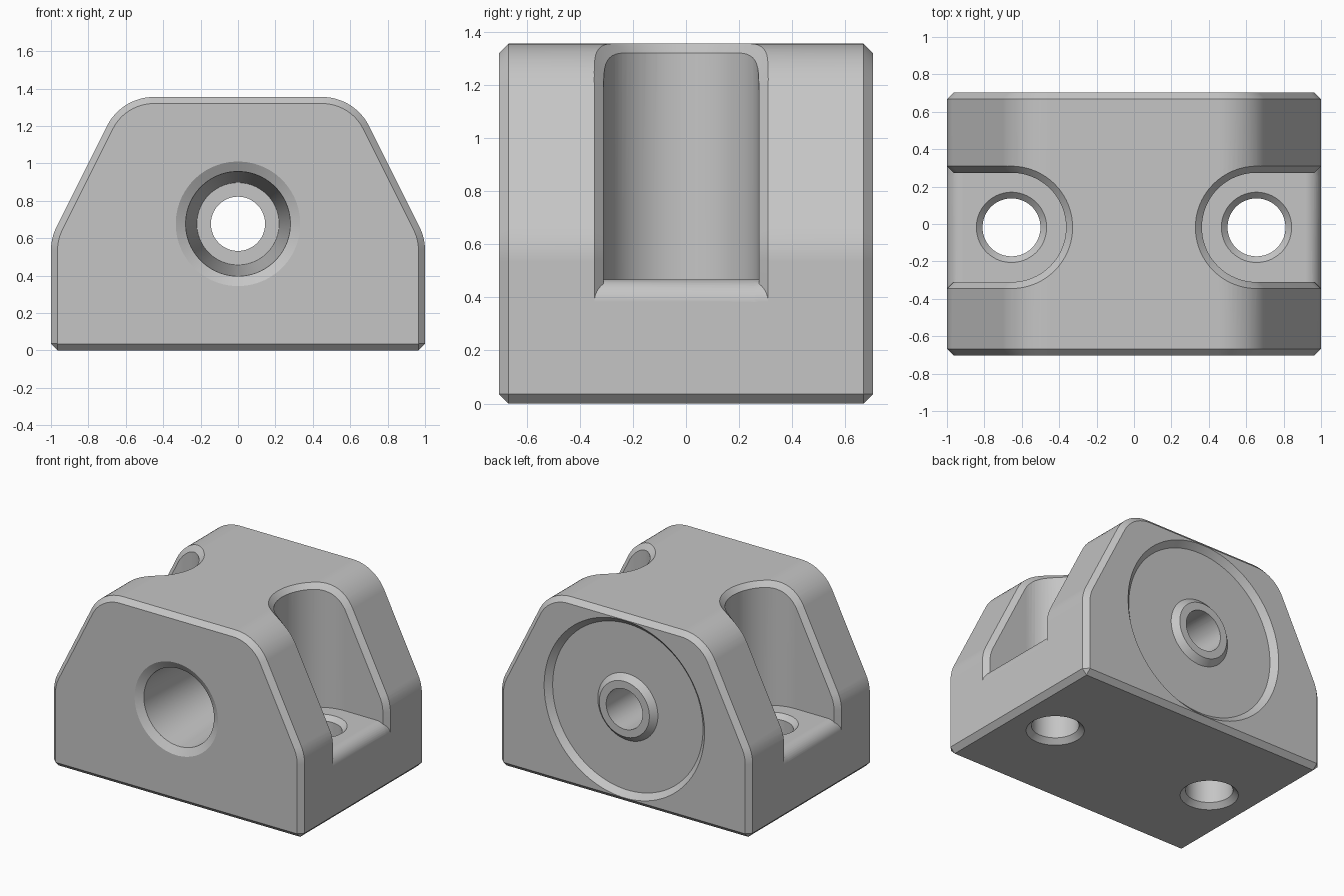
import bpy, bmesh
from math import sin, cos, pi, sqrt, atan

cube = bpy.data.objects.get("Cube")
if cube:
    bpy.data.objects.remove(cube)

HALF_Y, C = 0.703, 0.035           # half depth, chamfer width
FILLET = 0.28                      # radius of the outline corners
TOP_X, TOP_Z = 0.45, 1.075         # centre of the upper corner fillet
LOW_X, LOW_Z = 0.72, 0.535         # centre of the lower corner fillet
NX, NZ = 2 / sqrt(5), 1 / sqrt(5)  # normal of the sloped side
SLOPE = atan(0.5)
BORE_Z = 0.677
SLOT_X, SLOT_Y, SLOT_R = 0.655, -0.018, 0.292
FLOOR, LIP = 0.468, 0.085          # slot floor height and its rounded lip
LIP_DEPTHS = [LIP * (1 - sin(pi / 2 * i / 10)) for i in range(11)]

grey = bpy.data.materials.new("plain_grey")
grey.use_nodes = True
grey.diffuse_color = (0.56, 0.56, 0.56, 1)
grey.node_tree.nodes["Principled BSDF"].inputs["Base Color"].default_value = grey.diffuse_color


def loft(name, rings):
    """Closed solid skinned through even-sized rings, with strip caps."""
    bm = bmesh.new()
    vs = [[bm.verts.new(p) for p in ring] for ring in rings]
    n = len(vs[0])
    for a, b in zip(vs, vs[1:]):
        for i in range(n):
            j = (i + 1) % n
            bm.faces.new((a[i], a[j], b[j], b[i]))
    for ring in (vs[0], vs[-1]):
        for i in range(n // 2 - 1):
            bm.faces.new((ring[i], ring[i + 1], ring[n - 2 - i], ring[n - 1 - i]))
    bmesh.ops.recalc_face_normals(bm, faces=bm.faces)
    mesh = bpy.data.meshes.new(name)
    bm.to_mesh(mesh)
    bm.free()
    mesh.materials.append(grey)
    obj = bpy.data.objects.new(name, mesh)
    bpy.context.collection.objects.link(obj)
    return obj


def lathe(name, profile, place, n=64):
    """Revolve (radius, height) pairs; place maps (u, v, height) to a point."""
    angles = [2 * pi * (i + 0.5) / n for i in range(n)]
    return loft(name, [[place(r * cos(a), r * sin(a), h) for a in angles]
                       for r, h in profile])


def combine(target, tool, operation="DIFFERENCE"):
    tool.hide_render = True
    mod = target.modifiers.new("cut", "BOOLEAN")
    mod.operation, mod.solver, mod.object = operation, "EXACT", tool
    bpy.context.view_layer.objects.active = target
    bpy.ops.object.modifier_apply(modifier=mod.name)
    bpy.data.objects.remove(tool)


def low_arc(d, steps=6):
    """Lower fillet of the outline at depth d, going up."""
    r = FILLET - d
    return [(LOW_X + r * cos(SLOPE * i / steps), LOW_Z + r * sin(SLOPE * i / steps))
            for i in range(steps + 1)]


def surface_z(x, d):
    """Height of the upper outline at depth d."""
    r = FILLET - d
    if x <= TOP_X:
        return TOP_Z + r
    if x < TOP_X + r * NX:
        return TOP_Z + sqrt(r * r - (x - TOP_X) ** 2)
    return TOP_Z + r * NZ - 2 * (x - TOP_X - r * NX)


def outline(d, y):
    r, steps = FILLET - d, 12
    side = [(1 - C - 0.001, d), (1 - d, C + 0.001)] + low_arc(d)
    for i in range(steps + 1):
        a = SLOPE + (pi / 2 - SLOPE) * i / steps
        side.append((TOP_X + r * cos(a), TOP_Z + r * sin(a)))
    return [(x, y, z) for x, z in side] + [(-x, y, z) for x, z in reversed(side)]


def floor_z(x):
    t = min(max(x - (1 - LIP), 0), LIP)
    return FLOOR - LIP + sqrt(LIP * LIP - t * t)


def slot_cutter(mx):
    """Round-ended upright slot, open to the side, with a rounded floor lip."""
    stations = [(SLOT_X - SLOT_R * cos(a), max(SLOT_R * sin(a), 0.004))
                for a in [pi / 2 * i / 20 for i in range(21)]]
    stations += [(1 - d, SLOT_R) for d in LIP_DEPTHS]
    stations.append((1.1, SLOT_R))
    return loft("slot_cutter", [
        [(mx * x, SLOT_Y + s * w, z) for s, z in
         ((-1, floor_z(x)), (1, floor_z(x)), (1, 1.6), (-1, 1.6))]
        for x, w in stations])


def rim_cutter(mx):
    """Chamfer running around the slot where it meets the outer skin."""
    depths = LIP_DEPTHS[3:] + [-0.035]
    section = [(d, C - d) for d in depths] + [(d, -0.02) for d in reversed(depths)]

    def wall(d):
        tangent = TOP_X + (FILLET - d) * NX
        path = [(1 - d, floor_z(1 - d))] + low_arc(d)
        for x in (tangent, (tangent + SLOT_X) / 2):
            path.append((x, surface_z(x, d)))
        return path

    walls = [(wall(d), SLOT_R + e) for d, e in section]
    count = len(walls[0][0])

    def wall_ring(i, s):
        return [(mx * w[i][0], SLOT_Y + s * r, w[i][1]) for w, r in walls]

    def end_ring(a):
        ring = []
        for d, e in section:
            r = SLOT_R + e
            x = SLOT_X - r * sin(a)
            ring.append((mx * x, SLOT_Y - r * cos(a), surface_z(x, d)))
        return ring

    rings = [wall_ring(i, -1) for i in range(count)]
    rings += [end_ring(pi * i / 40) for i in range(41)]
    rings += [wall_ring(i, 1) for i in reversed(range(count))]
    return loft("slot_rim_cutter", rings)


def along_y(u, v, h):
    return (u, h, BORE_Z + v)


# Chamfered block
block = loft("mounting_block", [outline(C, -HALF_Y), outline(0, C - HALF_Y),
                                outline(0, HALF_Y - C), outline(C, HALF_Y)])

# Shallow bevelled recess with a raised bevelled collar at the back
BACK, STEP = HALF_Y, 0.04
combine(block, lathe("recess_cutter", [(0.64 - STEP, BACK - STEP),
                                       (0.64 + STEP, BACK + STEP)], along_y, 96))
combine(block, lathe("collar", [(0.24, BACK - 0.1), (0.24, BACK - STEP),
                                (0.2, BACK)], along_y), "UNION")

# Tapered bore from the front, narrowing to a through hole
combine(block, lathe("bore_cutter", [(0.386, -HALF_Y - 0.03), (0.28, 0.03 - HALF_Y),
                                     (0.22, 0.3), (0.145, 0.3), (0.145, 0.9)], along_y))

# Side slots with chamfered rims and bolt holes
for mx in (1, -1):
    combine(block, slot_cutter(mx))
    combine(block, rim_cutter(mx))
    combine(block, lathe("bolt_hole_cutter", [(0.21, -0.02), (0.155, 0.035),
                                              (0.155, 0.435), (0.225, 0.505)],
                         lambda u, v, h: (mx * SLOT_X + u, SLOT_Y + v, h)))

# Smooth the round faces and keep the flat ones flat
bpy.ops.object.select_all(action="DESELECT")
block.select_set(True)
bpy.context.view_layer.objects.active = block
bpy.ops.object.shade_smooth_by_angle(angle=0.4)
weighted = block.modifiers.new("weighted_normals", "WEIGHTED_NORMAL")
weighted.keep_sharp = True
